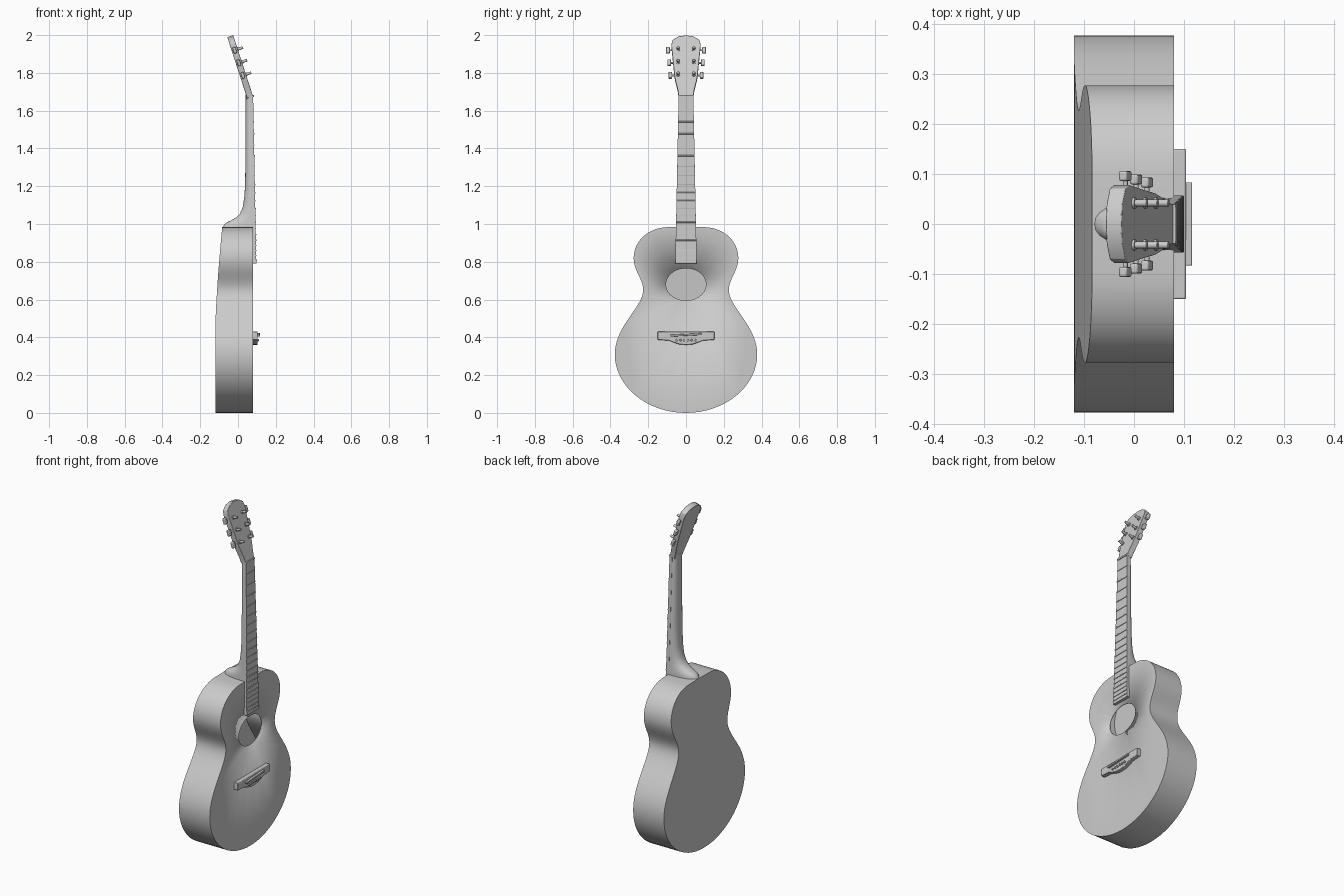
import bpy, bmesh, math
from mathutils import Matrix, Vector

if "Cube" in bpy.data.objects:
    bpy.data.objects.remove(bpy.data.objects["Cube"])

grey = bpy.data.materials.new("plain_grey")
grey.diffuse_color = (0.6, 0.6, 0.6, 1)
grey.use_nodes = True
grey.node_tree.nodes["Principled BSDF"].inputs["Base Color"].default_value = grey.diffuse_color


def finish(bm, name, bevel=0.0, shell=0.0):
    bmesh.ops.recalc_face_normals(bm, faces=bm.faces[:])
    me = bpy.data.meshes.new(name)
    bm.to_mesh(me)
    bm.free()
    me.materials.append(grey)
    ob = bpy.data.objects.new(name, me)
    bpy.context.collection.objects.link(ob)
    bpy.ops.object.select_all(action='DESELECT')
    ob.select_set(True)
    bpy.context.view_layer.objects.active = ob
    bpy.ops.object.shade_smooth_by_angle(angle=math.radians(35))
    if shell:
        m = ob.modifiers.new("thickness", 'SOLIDIFY')
        m.thickness, m.offset = shell, -1
    if bevel:
        m = ob.modifiers.new("soft_edges", 'BEVEL')
        m.width, m.segments, m.limit_method = bevel, 2, 'ANGLE'
        m.angle_limit = math.radians(40)
    return ob


def mirror(half):
    """Closed outline from a half outline running bottom to top (y >= 0)."""
    return half + [(-y, z) for y, z in reversed(half) if y > 1e-6]


def prism(name, half, back, front, matrix=Matrix(), bevel=0.0):
    """Mirrored (y, z) outline extruded in x between two functions of z."""
    bm = bmesh.new()
    pts = mirror(half)
    a = [bm.verts.new(matrix @ Vector((back(z), y, z))) for y, z in pts]
    b = [bm.verts.new(matrix @ Vector((front(z), y, z))) for y, z in pts]
    n = len(pts)
    for i in range(n):
        j = (i + 1) % n
        bm.faces.new((a[i], a[j], b[j], b[i]))
    bm.faces.new(a)
    bm.faces.new(b)
    return finish(bm, name, bevel)


def box(name, centre, size, matrix=Matrix(), bevel=0.0):
    bm = bmesh.new()
    bmesh.ops.create_cube(bm, size=1, matrix=matrix @ Matrix.Translation(centre) @ Matrix.Diagonal((*size, 1)))
    return finish(bm, name, bevel)


def rod(name, p, q, r, matrix=Matrix(), sides=16, bevel=0.0):
    p, q = Vector(p), Vector(q)
    d = q - p
    turn = d.to_track_quat('Z', 'Y').to_matrix().to_4x4()
    bm = bmesh.new()
    bmesh.ops.create_cone(bm, cap_ends=True, segments=sides, radius1=r, radius2=r, depth=d.length,
                          matrix=matrix @ Matrix.Translation((p + q) / 2) @ turn)
    return finish(bm, name, bevel)


def bezier(p, h1, h2, q, n=16):
    out = []
    for i in range(n):
        t = i / n
        s = 1 - t
        out.append(tuple(s**3 * a + 3 * s * s * t * b + 3 * s * t * t * c + t**3 * d
                         for a, b, c, d in zip(p, h1, h2, q)))
    return out


# Body: hollow shell with waisted outline, tapering back and a sound hole
half = (bezier((0, 0), (.207, 0), (.377, .14), (.377, .31))
        + bezier((.377, .31), (.377, .46), (.227, .56), (.227, .65))
        + bezier((.227, .65), (.227, .71), (.277, .75), (.277, .82))
        + bezier((.277, .82), (.277, .91), (.2, .98), (.1, .983))
        + [(.1, .983), (0, .985)])


def body_back(z):
    return -.12 + .036 * (max(0, z - .45) / .53) ** 1.4


bm = bmesh.new()
pts = mirror(half)
n = len(pts)
front = [bm.verts.new((.08, y, z)) for y, z in pts]
back = [bm.verts.new((body_back(z), y, z)) for y, z in pts]
for i in range(n):
    j = (i + 1) % n
    bm.faces.new((front[i], front[j], back[j], back[i]))
for i in range(len(half) - 1):                      # back strips
    quad = [back[i], back[i + 1], back[(n - i - 1) % n], back[(n - i) % n]]
    bm.faces.new(list(dict.fromkeys(quad)))
hole = [bm.verts.new((.08, .106 * math.cos(a), .68 + .085 * math.sin(a)))
        for a in (math.tau * k / 48 for k in range(48))]
edges = [bm.edges.new((hole[k], hole[(k + 1) % 48])) for k in range(48)]
edges += [bm.edges.get((front[i], front[(i + 1) % n])) for i in range(n)]
bmesh.ops.triangle_fill(bm, edges=edges, use_beauty=True, normal=(1, 0, 0))
finish(bm, "body", shell=.004)

# Fretboard, slightly tilted and tapered
NUT_Z, END_Z = 1.68, .79


def board_front(z):
    return .08 + .017 * (NUT_Z - z) / (NUT_Z - END_Z)


def board_width(z):
    return .039 + .018 * (NUT_Z - z) / (NUT_Z - END_Z)


prism("fretboard", [(.057, END_Z), (.039, NUT_Z)], lambda z: board_front(z) - .018, board_front)

# Frets at true musical spacing, and the nut
for k in range(1, 21):
    z = NUT_Z - 1.27 * (1 - 2 ** (-k / 12))
    box("fret_%d" % k, (board_front(z), 0, z), (.006, 2 * board_width(z), .006), bevel=.001)
box("nut", (.073, 0, NUT_Z - .003), (.022, .079, .01), bevel=.001)

# Neck with rounded back flowing into the heel
stations = [(1.685, .041), (1.5, .04), (1.3, .039), (1.2, .037), (1.14, .033), (1.09, .025), (1.055, .01),
            (1.035, -.01), (1.02, -.035), (1.008, -.06), (1.0, -.072), (.978, -.082)]
bm = bmesh.new()
rings = []
for z, xb in stations:
    xf, w, ring = board_front(z) - .016, board_width(z) - .001, []
    for k in range(17):
        a = math.pi * k / 16
        c = math.cos(a)
        ring.append(bm.verts.new((xf + (xb - xf) * math.sin(a) ** .9,
                                  w * math.copysign(abs(c) ** .85, c), z)))
    rings.append(ring)
for r, s in zip(rings, rings[1:]):
    for k in range(17):
        j = (k + 1) % 17
        bm.faces.new((r[k], r[j], s[j], s[k]))
bm.faces.new(rings[0])
bm.faces.new(rings[-1])
finish(bm, "neck")

# Headstock leaning back, built in its own tilted frame
H = Matrix.Translation((.08, 0, 1.675)) @ Matrix.Rotation(math.radians(-18), 4, 'Y')
prism("headstock", [(.039, 0), (.043, .035), (.055, .085), (.061, .115), (.069, .2), (.078, .288),
                    (.071, .315), (.04, .335), (0, .341)],
      lambda z: -.033, lambda z: 0, H, bevel=.002)

# Tuners: string post, collar, shaft and button on both sides
for row, (u, edge) in enumerate([(.123, .062), (.193, .068), (.263, .075)]):
    for side, s in (("left", -1), ("right", 1)):
        tag = "_%s_%d" % (side, row)
        rod("tuner_post" + tag, (-.01, s * .042, u), (.029, s * .042, u), .007, H, bevel=.001)
        rod("tuner_collar" + tag, (-.01, s * .042, u), (.005, s * .042, u), .011, H)
        rod("tuner_shaft" + tag, (-.017, s * (edge - .01), u), (-.017, s * (edge + .018), u), .005, H)
        box("tuner_button" + tag, (-.017, s * (edge + .021), u), (.017, .02, .035), H, bevel=.004)

# Bridge with a belly, slanted saddle and six string pins
prism("bridge", [(0, .36), (.035, .363), (.065, .373), (.09, .383), (.15, .387), (.15, .43)],
      lambda z: .078, lambda z: .104, bevel=.003)
box("saddle", (.106, 0, 0), (.02, .166, .01),
    Matrix.Translation((0, 0, .413)) @ Matrix.Rotation(math.radians(3), 4, 'X'), bevel=.002)
for k in range(6):
    y = -.05 + .02 * k
    rod("bridge_pin_%d" % k, (.09, y, .385), (.111, y, .385), .006, bevel=.002)
